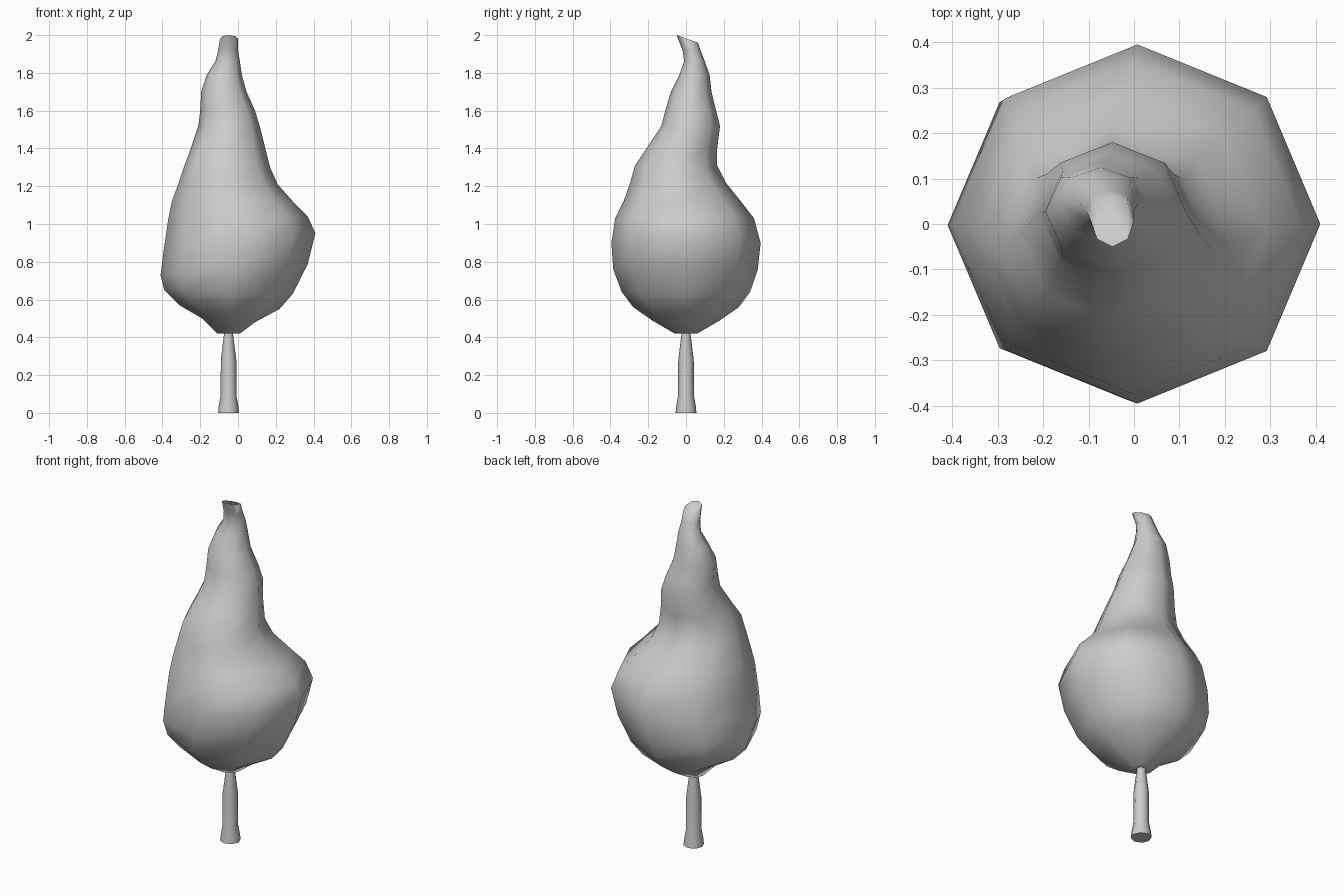
import bpy, bmesh
from math import cos, sin, pi

cube = bpy.data.objects.get("Cube")
if cube:
    bpy.data.objects.remove(cube, do_unlink=True)

grey = bpy.data.materials.new("plain grey")
grey.use_nodes = True
colour = (0.6, 0.6, 0.6, 1)
grey.diffuse_color = colour
grey.node_tree.nodes["Principled BSDF"].inputs["Base Color"].default_value = colour

SIDES = 8


def loft(name, rings, sharp_angle):
    """Skin rings given as (x range), (y range), z, tilt in x, tilt in y."""
    bm = bmesh.new()
    loops = []
    for (x0, x1), (y0, y1), z, tilt_x, tilt_y in rings:
        loop = []
        for i in range(SIDES):
            c, s = cos(2 * pi * i / SIDES), sin(2 * pi * i / SIDES)
            loop.append(bm.verts.new(((x0 + x1) / 2 + (x1 - x0) / 2 * c,
                                      (y0 + y1) / 2 + (y1 - y0) / 2 * s,
                                      z + tilt_x * c + tilt_y * s)))
        loops.append(loop)
    for low, high in zip(loops, loops[1:]):
        for i in range(SIDES):
            j = (i + 1) % SIDES
            bm.faces.new((low[i], low[j], high[j], high[i]))
    bm.faces.new(loops[0][::-1])
    bm.faces.new(loops[-1])
    bmesh.ops.recalc_face_normals(bm, faces=bm.faces)
    mesh = bpy.data.meshes.new(name)
    bm.to_mesh(mesh)
    bm.free()
    mesh.materials.append(grey)
    obj = bpy.data.objects.new(name, mesh)
    bpy.context.collection.objects.link(obj)
    bpy.ops.object.select_all(action='DESELECT')
    obj.select_set(True)
    bpy.context.view_layer.objects.active = obj
    bpy.ops.object.shade_smooth_by_angle(angle=sharp_angle)
    return obj


# Trunk: flared foot, straight shaft, narrowed neck under the foliage
trunk_x = -0.05
loft("trunk", [((trunk_x - r, trunk_x + r), (-r, r), z, 0, 0)
               for r, z in ((0.055, 0), (0.053, 0.03), (0.042, 0.09),
                            (0.041, 0.28), (0.025, 0.41), (0.022, 0.46))], pi / 3)

# Foliage: lopsided bulb leaning into a narrow, bent tip
loft("foliage", [
    ((-0.11, 0.01), (-0.06, 0.06), 0.42, 0, 0),
    ((-0.19, 0.09), (-0.18, 0.18), 0.49, -0.01, 0),
    ((-0.31, 0.22), (-0.28, 0.28), 0.56, -0.01, 0),
    ((-0.39, 0.29), (-0.34, 0.34), 0.64, -0.01, 0),
    ((-0.41, 0.37), (-0.385, 0.38), 0.76, 0.03, 0),
    ((-0.395, 0.41), (-0.395, 0.395), 0.90, 0.05, 0),
    ((-0.37, 0.37), (-0.375, 0.36), 1.03, 0.01, 0),
    ((-0.35, 0.29), (-0.33, 0.29), 1.12, 0, 0),
    ((-0.31, 0.21), (-0.295, 0.21), 1.22, -0.01, 0),
    ((-0.28, 0.17), (-0.27, 0.165), 1.31, -0.01, 0),
    ((-0.25, 0.145), (-0.21, 0.165), 1.40, 0, 0),
    ((-0.21, 0.115), (-0.13, 0.18), 1.52, 0, 0),
    ((-0.20, 0.09), (-0.11, 0.16), 1.60, 0, 0),
    ((-0.195, 0.045), (-0.08, 0.135), 1.70, 0, 0),
    ((-0.165, 0.02), (-0.035, 0.125), 1.79, 0, 0),
    ((-0.12, 0.01), (-0.01, 0.10), 1.86, 0, 0),
    ((-0.105, 0), (-0.018, 0.077), 1.92, 0, 0),
    ((-0.095, 0), (-0.05, 0.063), 1.98, 0, -0.02),
], pi / 2)
